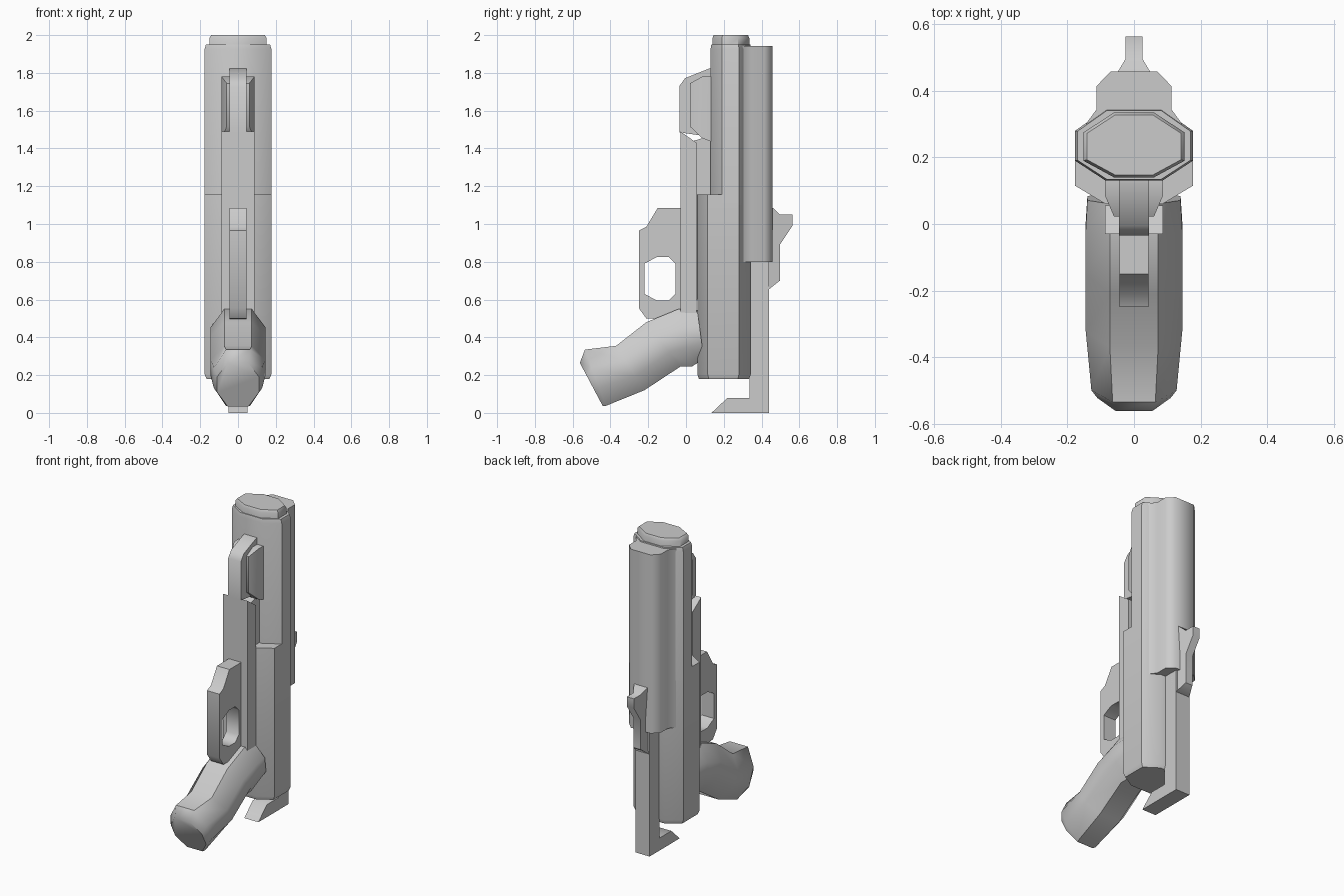
import bpy, bmesh, math

cube = bpy.data.objects.get("Cube")
if cube:
    bpy.data.objects.remove(cube, do_unlink=True)

grey = bpy.data.materials.new("plain_grey")
grey.use_nodes = True
colour = (0.6, 0.6, 0.6, 1)
grey.diffuse_color = colour
grey.node_tree.nodes["Principled BSDF"].inputs["Base Color"].default_value = colour


def loft(name, rings, closed=False, angle=50):
    """Skin equal-length rings of points; cap the ends unless closed."""
    bm = bmesh.new()
    rows = [[bm.verts.new(p) for p in ring] for ring in rings]
    n = len(rows[0])
    pairs = list(zip(rows, rows[1:]))
    if closed:
        pairs.append((rows[-1], rows[0]))
    else:
        bm.faces.new(rows[0])
        bm.faces.new(rows[-1])
    for a, b in pairs:
        for i in range(n):
            j = (i + 1) % n
            bm.faces.new((a[i], a[j], b[j], b[i]))
    bmesh.ops.recalc_face_normals(bm, faces=bm.faces)
    mesh = bpy.data.meshes.new(name)
    bm.to_mesh(mesh)
    bm.free()
    mesh.materials.append(grey)
    obj = bpy.data.objects.new(name, mesh)
    bpy.context.collection.objects.link(obj)
    bpy.ops.object.select_all(action="DESELECT")
    obj.select_set(True)
    bpy.context.view_layer.objects.active = obj
    bpy.ops.object.shade_smooth_by_angle(angle=math.radians(angle))
    return obj


def mirrored(half):
    """Close a +x half outline of (x, y) into a full symmetric one."""
    return half + [(-x, y) for x, y in reversed(half)]


def column(name, half, levels):
    """Stack an outline at (z, inset factor) levels."""
    outline = mirrored(half)
    mid = (half[0][1] + half[-1][1]) / 2
    return loft(name, [[(x * s, mid + (y - mid) * s, z) for x, y in outline]
                       for z, s in levels])


def plate(name, side, half_width):
    """Extrude a (y, z) side outline across x."""
    return loft(name, [[(x, y, z) for y, z in side]
                       for x in (-half_width, half_width)])


# Barrel housing, end cap and rear slide
column("upper_body", [(0.085, 0.13), (0.177, 0.19), (0.177, 0.28), (0.085, 0.345)],
       [(1.1, 1), (1.925, 1), (1.95, 0.96)])
column("lower_body", [(0.085, 0.06), (0.177, 0.115), (0.177, 0.28), (0.085, 0.343)],
       [(0.18, 0.94), (0.205, 1), (1.155, 1)])
column("end_cap", [(0.06, 0.14), (0.152, 0.19), (0.152, 0.275), (0.06, 0.335)],
       [(1.92, 1), (1.985, 1), (2.0, 0.93)])
column("rear_slide", [(0.145, 0.30), (0.112, 0.345), (0.112, 0.415), (0.07, 0.458)],
       [(0.80, 1), (1.943, 1)])

# Front rail with its narrow backing
plate("front_rail", [(-0.03, 0.53), (0.056, 0.53), (0.056, 1.43), (-0.03, 1.49)], 0.087)
plate("rail_backing", [(0.04, 0.6), (0.14, 0.6), (0.14, 1.47), (0.04, 1.44)], 0.06)

# Front sight: central fin and flared base
plate("sight_fin", [(-0.035, 1.485), (-0.035, 1.73), (-0.005, 1.772), (0.12, 1.822),
                    (0.14, 1.822), (0.14, 1.46)], 0.045)
loft("sight_base", [[(-w, y, low), (w, y, low), (w, y, high), (-w, y, high)]
                    for w, y, low, high in ((0.06, 0.022, 1.515, 1.745),
                                            (0.087, 0.085, 1.455, 1.78),
                                            (0.087, 0.135, 1.435, 1.78))])

# Trigger guard: closed loop between outer and inner outlines
outer = [(-0.02, 1.085), (-0.15, 1.085), (-0.21, 0.985), (-0.25, 0.965),
         (-0.25, 0.555), (-0.21, 0.50), (-0.1, 0.495), (-0.02, 0.50)]
inner = [(-0.055, 0.79), (-0.09, 0.825), (-0.155, 0.825), (-0.22, 0.79),
         (-0.22, 0.63), (-0.155, 0.595), (-0.09, 0.595), (-0.055, 0.63)]
loft("trigger_guard", [[(-0.044, *o), (0.044, *o), (0.044, *i), (-0.044, *i)]
                       for o, i in zip(outer, inner)], closed=True)

# Grip: eight-sided sections between top and bottom (y, z) points
sections = [((-0.562, 0.265), (-0.44, 0.035), 0.11),
            ((-0.535, 0.335), (-0.425, 0.037), 0.128),
            ((-0.37, 0.355), (-0.22, 0.12), 0.145),
            ((-0.21, 0.48), (-0.03, 0.245), 0.145),
            ((-0.04, 0.55), (0.03, 0.245), 0.145),
            ((0.06, 0.545), (0.095, 0.285), 0.14)]
grip_rings = []
for top, bottom, width in sections:
    half = [(0.5, 0), (1, 0.32), (1, 0.68), (0.5, 1)]
    grip_rings.append([(x * width,
                        top[0] + (bottom[0] - top[0]) * t,
                        top[1] + (bottom[1] - top[1]) * t)
                       for x, t in mirrored(half)])
loft("grip", grip_rings)

# Rear rod with its forward foot
plate("rear_rod", [(0.135, 0), (0.44, 0), (0.44, 1.0), (0.337, 1.0),
                   (0.337, 0.08), (0.22, 0.08)], 0.05)

# Rear catch, narrowed at its outer end
catch = plate("rear_catch", [(0.40, 1.09), (0.455, 1.09), (0.497, 1.05), (0.563, 1.05),
                             (0.563, 0.99), (0.497, 0.89), (0.497, 0.70),
                             (0.44, 0.655), (0.40, 0.655)], 0.05)
for v in catch.data.vertices:
    if v.co.y > 0.49:
        v.co.x *= 0.5
